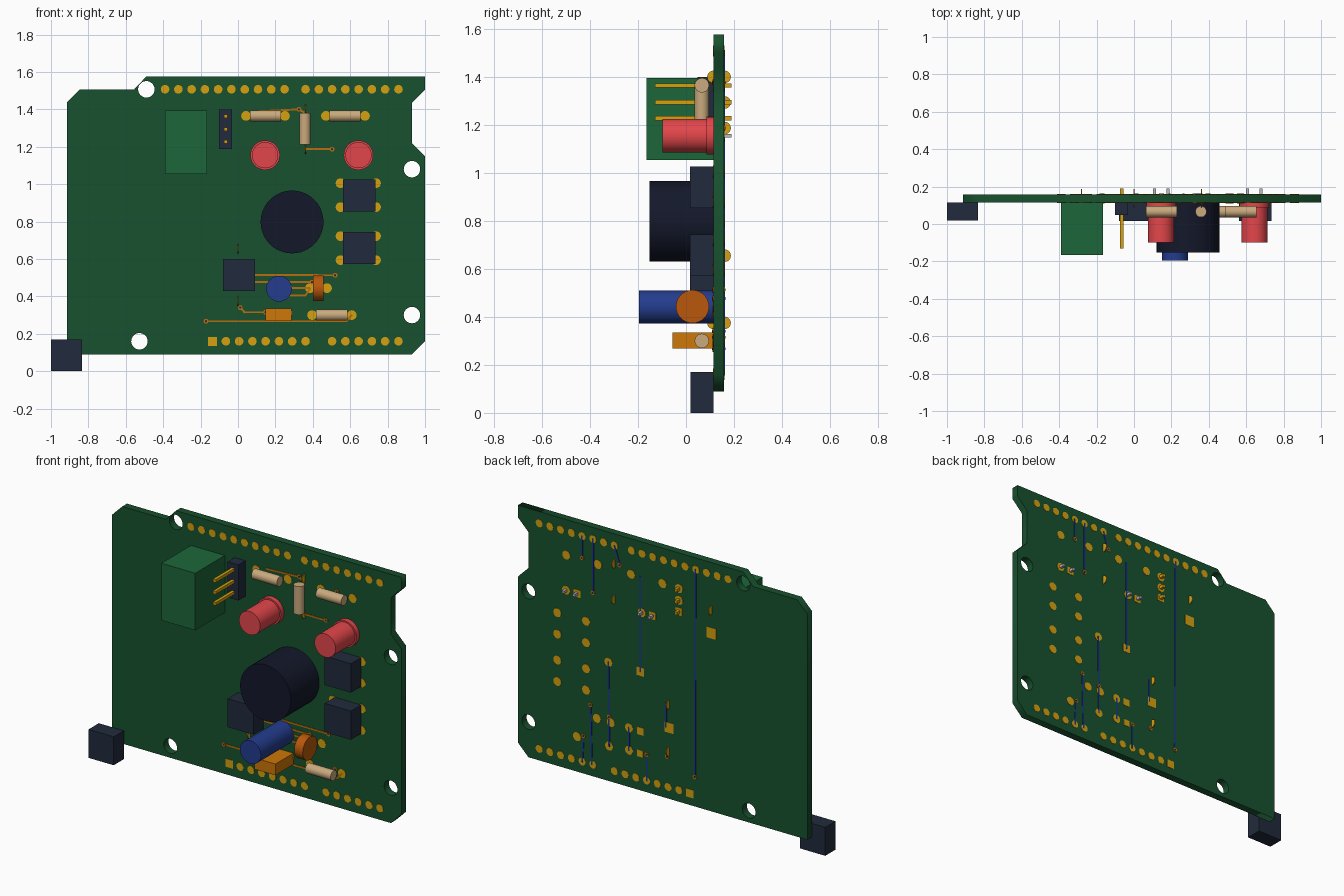
import bpy, bmesh, math
from mathutils import Matrix, Vector

if "Cube" in bpy.data.objects:
    bpy.data.objects.remove(bpy.data.objects["Cube"])

FRONT, BACK = 0.114, 0.159          # board faces in y


def mat(name, r, g, b):
    m = bpy.data.materials.new(name)
    m.diffuse_color = [(c / 255) ** 2.2 for c in (r, g, b)] + [1]
    m.use_nodes = True
    m.node_tree.nodes["Principled BSDF"].inputs["Base Color"].default_value = m.diffuse_color
    return m


GREEN = mat("board_green", 30, 82, 50)
BLOCK = mat("block_green", 34, 102, 60)
GOLD = mat("gold", 212, 160, 23)
COPPER = mat("copper", 184, 110, 20)
TRACE_BLUE = mat("trace_blue", 32, 58, 140)
DARK = mat("dark_plastic", 38, 46, 62)
BLACK = mat("black_plastic", 26, 30, 46)
RED = mat("red_lens", 226, 72, 76)
TAN = mat("tan_ceramic", 200, 168, 124)
BLUE = mat("blue_sleeve", 40, 62, 140)
ORANGE = mat("orange_film", 204, 118, 16)
BROWN = mat("disc_brown", 184, 88, 20)
STEEL = mat("steel", 185, 185, 190)

AXIS = {"x": Matrix.Rotation(math.pi / 2, 4, "Y"), "y": Matrix.Rotation(math.pi / 2, 4, "X")}


def box(bm, x0, x1, y0, y1, z0, z1):
    c = Vector((x0 + x1, y0 + y1, z0 + z1)) / 2
    s = Matrix.Diagonal((x1 - x0, y1 - y0, z1 - z0, 1))
    bmesh.ops.create_cube(bm, size=1, matrix=Matrix.Translation(c) @ s)


def cyl(bm, axis, x, y, z, r, length, n=32):
    rot = AXIS.get(axis, Matrix.Identity(4))
    bmesh.ops.create_cone(bm, cap_ends=True, segments=n, radius1=r, radius2=r, depth=length,
                          matrix=Matrix.Translation((x, y, z)) @ rot)


def ycyl(bm, x, z, r, y0, y1, n=32):
    cyl(bm, "y", x, (y0 + y1) / 2, z, r, y1 - y0, n)


def finish(bm, name, material):
    me = bpy.data.meshes.new(name)
    bm.to_mesh(me)
    bm.free()
    ob = bpy.data.objects.new(name, me)
    bpy.context.collection.objects.link(ob)
    me.materials.append(material)
    bpy.ops.object.select_all(action="DESELECT")
    ob.select_set(True)
    bpy.context.view_layer.objects.active = ob
    bpy.ops.object.shade_smooth_by_angle(angle=math.radians(35))
    return ob


def box_part(name, material, *dims):
    bm = bmesh.new()
    box(bm, *dims)
    finish(bm, name, material)


# Board: notched outline with four mounting holes, extruded
outline = [(-.914, .09), (.93, .09), (1, .16), (1, 1.15), (.93, 1.22), (.93, 1.435), (1, 1.505),
           (1, 1.576), (-.49, 1.576), (-.556, 1.506), (-.845, 1.506), (-.914, 1.437)]
loops = [outline]
for hx, hz in [(-.49, 1.507), (.93, 1.08), (.93, .30), (-.527, .16)]:
    loops.append([(hx + .044 * math.cos(k * math.pi / 16), hz + .044 * math.sin(k * math.pi / 16))
                  for k in range(32)])
curve = bpy.data.curves.new("board", "CURVE")
curve.dimensions, curve.fill_mode, curve.extrude = "2D", "BOTH", (BACK - FRONT) / 2
for loop in loops:
    sp = curve.splines.new("POLY")
    sp.points.add(len(loop) - 1)
    for p, (x, z) in zip(sp.points, loop):
        p.co = (x, z, 0, 1)
    sp.use_cyclic_u = True
curve.materials.append(GREEN)
board = bpy.data.objects.new("board", curve)
board.location = (0, (FRONT + BACK) / 2, 0)
board.rotation_euler = (math.pi / 2, 0, 0)
bpy.context.collection.objects.link(board)
board.select_set(True)
bpy.context.view_layer.objects.active = board
bpy.ops.object.convert(target="MESH")

# Solder pads, showing on both faces
P = .071
rows = [(-.39 + P * i, 1.507) for i in range(10)] + [(.361 + P * i, 1.507) for i in range(8)]
rows += [(-.065 + P * i, .16) for i in range(7)] + [(.503 + P * i, .16) for i in range(6)]
parts = [(x, z) for x in (.548, .738) for z in (.594, .722, .877, 1.005)]
parts += [(.043, 1.365), (.251, 1.365), (.47, 1.365), (.679, 1.365), (.396, .30), (.608, .30),
          (.385, .444), (.476, .444), (.40, .80), (.264, .444), (.264, .31),
          (.18, 1.155), (.68, 1.155), (-.065, 1.294), (-.065, 1.364)]
squares = [(-.137, .16, .024), (.19, .80, .025), (.19, .444, .022), (.19, .31, .02),
           (.11, 1.155, .022), (.608, 1.155, .022), (-.065, 1.227, .022),
           (-.28, 1.155, .032), (0, .515, .03)]
bm = bmesh.new()
for x, z in rows:
    ycyl(bm, x, z, .023, FRONT - .002, BACK + .002, 20)
for x, z in parts:
    ycyl(bm, x, z, .026, FRONT - .002, BACK + .002, 20)
for x, z, h in squares:
    box(bm, x - h, x + h, FRONT - .002, BACK + .002, z - h, z + h)
# pads standing on edge at the turned parts
for x, z in [(.36, 1.40), (.36, 1.187), (0, .655), (0, .375), (-.28, 1.293)]:
    for y in (FRONT, BACK + .002):
        cyl(bm, "x", x, y, z, .026, .005, 20)
finish(bm, "solder_pads", GOLD)

# Vias
vias = [(-.171, .267), (.326, 1.40), (.503, 1.187), (.519, .513), (.396, .476), (.575, 1.377),
        (.565, .315), (.147, .315), (.012, .34)]
bm = bmesh.new()
for x, z in vias:
    ycyl(bm, x, z, .013, FRONT - .004, BACK + .004, 16)
finish(bm, "vias", COPPER)
bm = bmesh.new()
for x, z in vias:
    ycyl(bm, x, z, .006, FRONT - .005, BACK + .005, 12)
finish(bm, "via_centres", DARK)


# Traces: copper on the front, blue on the back
def traces(name, material, y, paths, w=.010):
    bm = bmesh.new()
    for path in paths:
        for (x0, z0), (x1, z1) in zip(path, path[1:]):
            d = math.hypot(x1 - x0, z1 - z0)
            m = (Matrix.Translation(((x0 + x1) / 2, y, (z0 + z1) / 2))
                 @ Matrix.Rotation(-math.atan2(z1 - z0, x1 - x0), 4, "Y")
                 @ Matrix.Diagonal((d + w * .6, .006, w, 1)))
            bmesh.ops.create_cube(bm, size=1, matrix=m)
    finish(bm, name, material)


traces("front_traces", COPPER, FRONT, [
    [(-.171, .267), (.58, .267), (.608, .30)],
    [(.012, .34), (.035, .315), (.19, .315)],
    [(0, .515), (.519, .513)],
    [(.05, .50), (.08, .477), (.396, .476)],
    [(.264, .444), (.385, .444)],
    [(.26, .405), (.36, .405), (.385, .44)],
    [(.11, 1.39), (.326, 1.40), (.36, 1.38)],
    [(.36, 1.187), (.503, 1.187)]])
traces("back_traces", TRACE_BLUE, BACK, [
    [(-.171, .267), (-.175, 1.507)], [(.19, .80), (.19, 1.365)], [(.503, 1.187), (.503, 1.507)],
    [(.575, 1.377), (.575, 1.507)], [(.326, 1.40), (.361, 1.507)], [(.40, .80), (.396, .30)],
    [(.519, .513), (.51, .16)], [(.565, .315), (.574, .16)], [(.264, .444), (.264, .31)],
    [(.147, .315), (.147, .16)], [(.02, .655), (.02, .515)]])

# Box-shaped components
box_part("corner_jack", DARK, -1, -.834, .018, FRONT, 0, .17)
box_part("terminal_block", BLOCK, -.391, -.167, -.165, FRONT, 1.054, 1.395)
box_part("pin_header_base", DARK, -.102, -.031, .048, FRONT, 1.187, 1.40)
box_part("upper_button", DARK, .561, .734, .017, FRONT, .853, 1.026)
box_part("lower_button", DARK, .561, .734, .017, FRONT, .572, .743)
box_part("regulator", DARK, -.08, .09, .017, FRONT, .43, .60)
box_part("film_capacitor", ORANGE, .148, .286, -.056, FRONT, .268, .335)

# Header pins
bm = bmesh.new()
for z in (1.227, 1.294, 1.364):
    box(bm, -.074, -.056, -.13, .19, z - .009, z + .009)
finish(bm, "header_pins", GOLD)

# Indicator lamps with flange and leads
for side, x in (("left", .145), ("right", .644)):
    bm = bmesh.new()
    ycyl(bm, x, 1.155, .07, -.098, FRONT)
    ycyl(bm, x, 1.155, .079, .085, FRONT)
    finish(bm, side + "_lamp", RED)
    bm = bmesh.new()
    for dx in (-.036, .036):
        box(bm, x + dx - .008, x + dx + .008, FRONT, .19, 1.147, 1.163)
    finish(bm, side + "_lamp_leads", STEEL)

# Resistors
for i, (axis, x, z) in enumerate([("x", .147, 1.365), ("x", .572, 1.365),
                                  ("z", .358, 1.297), ("x", .502, .30)]):
    bm = bmesh.new()
    cyl(bm, axis, x, .066, z, .03, .168)
    finish(bm, f"resistor_{i + 1}", TAN)

# Buzzer, upright capacitor and disc capacitor
bm = bmesh.new()
ycyl(bm, .289, .798, .168, -.153, FRONT, 48)
finish(bm, "buzzer", BLACK)
bm = bmesh.new()
ycyl(bm, .219, .441, .069, -.195, FRONT)
finish(bm, "upright_capacitor", BLUE)
bm = bmesh.new()
cyl(bm, "x", .429, .027, .443, .069, .056)
finish(bm, "disc_capacitor", BROWN)
